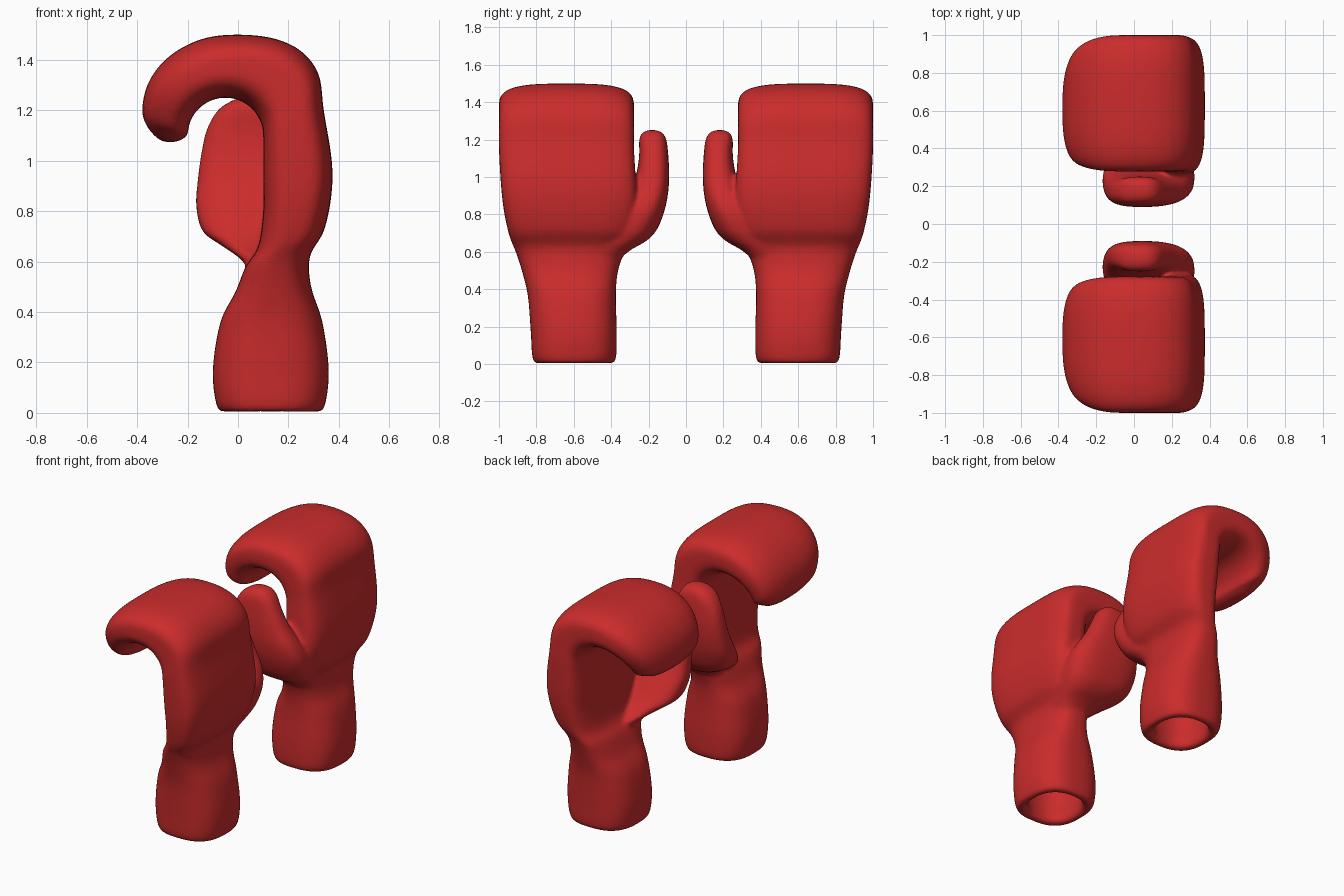
import bpy, bmesh, math

if "Cube" in bpy.data.objects:
    bpy.data.objects.remove(bpy.data.objects["Cube"])

SIDES, STEPS = 48, 6


def catmull(rows):
    """Smoothly interpolate a list of section rows."""
    out = []
    for i in range(len(rows) - 1):
        p0, p1 = rows[max(i - 1, 0)], rows[i]
        p2, p3 = rows[i + 1], rows[min(i + 2, len(rows) - 1)]
        for s in range(STEPS):
            t = s / STEPS
            out.append([0.5 * (2 * b + (c - a) * t + (2 * a - 5 * b + 4 * c - d) * t * t
                               + (3 * b - a - 3 * c + d) * t ** 3)
                        for a, b, c, d in zip(p0, p1, p2, p3)])
    out.append(list(rows[-1]))
    return out


def spow(v, n):
    return math.copysign(abs(v) ** (2 / n), v)


def loft(bm, rows):
    """Row: back x, z, palm x, z, y min, y max, squareness."""
    rings = []
    for xo, zo, xi, zi, y0, y1, n in catmull(rows):
        ring = []
        for k in range(SIDES):
            a = 2 * math.pi * (k + 0.5) / SIDES
            u, v = spow(math.cos(a), n), spow(math.sin(a), n)
            ring.append(bm.verts.new(((xo + xi) / 2 + u * (xo - xi) / 2,
                                      (y0 + y1) / 2 + v * (y1 - y0) / 2,
                                      (zo + zi) / 2 + u * (zo - zi) / 2)))
        rings.append(ring)
    for r, q in zip(rings, rings[1:]):
        for k in range(SIDES):
            j = (k + 1) % SIDES
            bm.faces.new((r[k], r[j], q[j], q[k]))
    bm.faces.new(rings[0][::-1])
    bm.faces.new(rings[-1])


def level(z, x0, x1, y0, y1, n=2.7, inset=0, tilt=0):
    """Section across an upright part."""
    return (x1 - inset, z, x0 + inset, z - tilt, y0 + inset, y1 - inset, n)


# Cuff: hollow lining, rolled lip, outer wall
lip, bulge = (-.085, .345, .375, .82), (-.10, .36, .37, .83)
hand = [level(.46, *bulge, 2.3, .12), level(.20, *bulge, 2.3, .06),
        level(.04, *lip, 2.3, .058), level(.004, *lip, 2.5, .03),
        level(.03, *lip), level(.17, *bulge),
        level(.36, -.07, .335, .375, .845)]

# Wrist and flat of the hand
hand += [level(.50, -.01, .29, .365, .875, 2.8, 0, .02),
         level(.62, .03, .285, .33, .91, 3, 0, .04),
         level(.72, .08, .34, .29, .945, 3.3, 0, .06),
         level(.86, .10, .37, .265, .975, 3.6, 0, .06),
         level(1.0, .10, .372, .268, .99, 3.8, 0, .06)]

# Curled fingers: outer and inner arcs, narrowing towards the tip
for deg in range(0, 181, 20):
    a = math.radians(deg)
    c, s = math.cos(a), math.sin(a)
    n = 2.6 if deg < 90 else 2
    f = max(0, (deg - 100) / 80) ** 2
    hand.append((-.02 + .36 * spow(c, n), 1.2 + .30 * spow(s, n),
                 -.05 + .15 * c, 1.1 + .15 * s,
                 .278 + .06 * f, 1.0 - .12 * f, 3.8 - 1.2 * deg / 180))

# Rounded finger tip
hand += [(-.36, 1.135, -.205, 1.095, .38, .83, 2.4),
         (-.315, 1.085, -.235, 1.078, .45, .74, 2.2),
         (-.28, 1.073, -.265, 1.073, .53, .65, 2)]

# Thumb, from the wrist to its rounded tip
thumb = [level(.50, .08, .24, .42, .60), level(.60, .02, .27, .31, .60),
         level(.66, -.06, .29, .21, .50), level(.72, -.14, .31, .155, .43),
         level(.82, -.166, .32, .115, .36), level(.92, -.16, .29, .095, .30),
         level(1.02, -.147, .23, .09, .265), level(1.12, -.125, .18, .095, .25),
         level(1.20, -.08, .14, .105, .25), level(1.24, -.02, .10, .13, .23),
         level(1.252, .02, .06, .17, .19)]

bm = bmesh.new()
loft(bm, hand)
loft(bm, thumb)
bmesh.ops.recalc_face_normals(bm, faces=bm.faces)
mesh = bpy.data.meshes.new("boxing_gloves")
bm.to_mesh(mesh)
bm.free()
gloves = bpy.data.objects.new("boxing_gloves", mesh)
bpy.context.collection.objects.link(gloves)

red = bpy.data.materials.new("red_leather")
red.diffuse_color = (0.6, 0.025, 0.025, 1)
red.use_nodes = True
red.node_tree.nodes["Principled BSDF"].inputs["Base Color"].default_value = red.diffuse_color
mesh.materials.append(red)

# Fuse thumb and hand, soften the join, mirror to make the pair
fuse = gloves.modifiers.new("fuse", 'REMESH')
fuse.mode = 'VOXEL'
fuse.voxel_size = 0.012
fuse.use_smooth_shade = True
soften = gloves.modifiers.new("soften", 'SMOOTH')
soften.factor = 0.5
soften.iterations = 8
pair = gloves.modifiers.new("pair", 'MIRROR')
pair.use_axis = (False, True, False)
